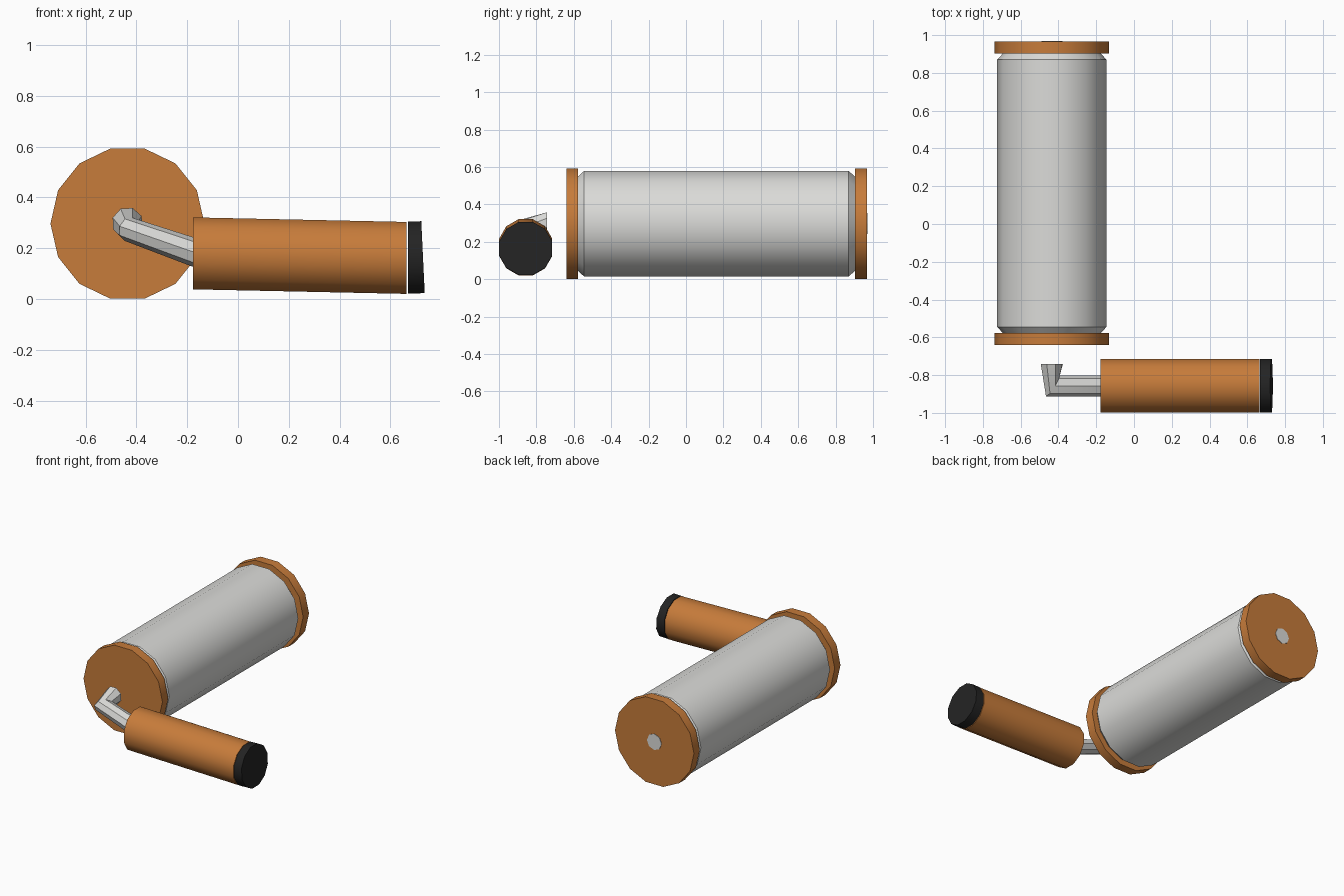
import bpy, bmesh, math
from mathutils import Vector

cube = bpy.data.objects.get("Cube")
if cube:
    bpy.data.objects.remove(cube, do_unlink=True)


def material(name, color):
    m = bpy.data.materials.new(name)
    m.use_nodes = True
    m.diffuse_color = (*color, 1)
    m.node_tree.nodes["Principled BSDF"].inputs["Base Color"].default_value = (*color, 1)
    return m


copper = material("copper orange", (0.57, 0.2, 0.043))
steel = material("pale steel", (0.71, 0.71, 0.69))
black = material("black rubber", (0.017, 0.017, 0.017))


def loft(name, rings, sides, mat, phase=0.0):
    """Skin a closed solid through rings given as (centre, u axis, v axis)."""
    bm = bmesh.new()
    loops = []
    for c, u, v in rings:
        angles = [2 * math.pi * (i + phase) / sides for i in range(sides)]
        loops.append([bm.verts.new(Vector(c) + Vector(u) * math.cos(a) + Vector(v) * math.sin(a))
                      for a in angles])
    for a, b in zip(loops, loops[1:]):
        for i in range(sides):
            j = (i + 1) % sides
            bm.faces.new((a[i], a[j], b[j], b[i]))
    bm.faces.new(loops[0])
    bm.faces.new(loops[-1])
    bmesh.ops.recalc_face_normals(bm, faces=bm.faces)
    mesh = bpy.data.meshes.new(name)
    bm.to_mesh(mesh)
    bm.free()
    mesh.materials.append(mat)
    obj = bpy.data.objects.new(name, mesh)
    bpy.context.collection.objects.link(obj)
    bpy.ops.object.select_all(action="DESELECT")
    obj.select_set(True)
    bpy.context.view_layer.objects.active = obj
    bpy.ops.object.shade_smooth_by_angle(angle=math.radians(32))
    return obj


# Drum and end flanges, lying along y
AX, AZ = -0.435, 0.297


def turned(name, profile, sides, mat):
    rings = [((AX, y, AZ), (r, 0, 0), (0, 0, r)) for y, r in profile]
    return loft(name, rings, sides, mat)


turned("drum", [(-0.58, 0.257), (-0.545, 0.289), (0.87, 0.289), (0.905, 0.257)], 14, steel)
turned("front_flange", [(-0.64, 0.303), (-0.577, 0.303)], 14, copper)
turned("back_flange", [(0.903, 0.303), (0.967, 0.303)], 14, copper)
turned("axle_end", [(0.95, 0.056), (0.97, 0.056)], 8, steel)

# Bent crank rod: flared hub end, mitred elbow, arm sloping to the handle
HY = -0.857
along = Vector((0.94, 0, -0.33))
across = Vector((0.33, 0, 0.94))
loft("crank_rod", [
    ((-0.435, -0.742, 0.3), along * 0.062, across * 0.062),
    ((-0.432, HY, 0.275), along * 0.036 + Vector((0, 0.056, 0)), across * 0.048),
    ((-0.16, HY, 0.18), (0, 0.056, 0), across * 0.056),
], 8, steel)

# Grip with a tilted end cap
R = 0.1465
side = (0, R, 0)
loft("grip", [((-0.178, HY, 0.18), side, (0, 0, R)),
              ((0.664, HY, 0.162), side, (0, 0, R))], 12, copper, 0.5)
loft("grip_cap", [((0.668, HY, 0.163), side, (0, 0, R)),
                  ((0.728, HY, 0.165), side, (-0.007, 0, R))], 12, black, 0.5)
